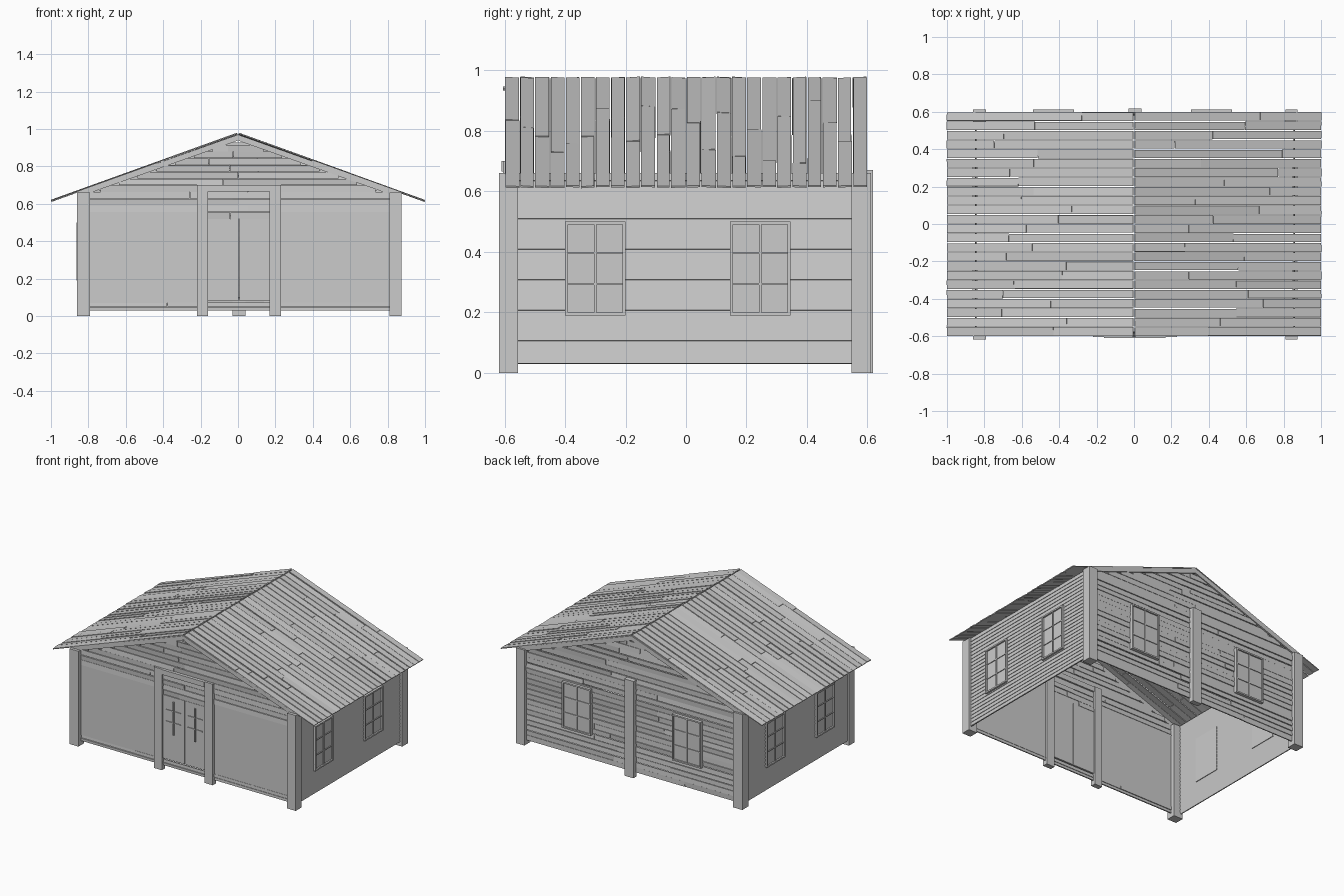
import bpy, bmesh, math, random
from mathutils import Matrix, Vector

random.seed(7)
if "Cube" in bpy.data.objects:
    bpy.data.objects.remove(bpy.data.objects["Cube"])

EAVE, RIDGE_Z, EAVE_Z = 1.0, 0.98, 0.62
SLOPE = RIDGE_Z - EAVE_Z
PITCH = math.atan2(SLOPE, EAVE)
LEFT_X, RIGHT_X = -0.845, 0.855
WALL_Y = 0.585
BASE, TOP = 0.03, 0.66


def box(bm, lo, hi, frame=Matrix(), turn=Matrix()):
    """Add a box between two corners, turned about its centre, in a frame."""
    lo, hi = Vector(lo), Vector(hi)
    m = frame @ Matrix.Translation((lo + hi) / 2) @ turn
    bmesh.ops.create_cube(bm, size=1, matrix=m @ Matrix.Diagonal((hi - lo).to_4d()))


def finish(bm, name):
    bmesh.ops.recalc_face_normals(bm, faces=bm.faces)
    mesh = bpy.data.meshes.new(name)
    bm.to_mesh(mesh)
    bm.free()
    obj = bpy.data.objects.new(name, mesh)
    bpy.context.collection.objects.link(obj)
    return obj


def single_box(name, lo, hi):
    bm = bmesh.new()
    box(bm, lo, hi)
    finish(bm, name)


def plank_row(bm, x0, x1, y, z0, z1):
    """One horizontal row of weathered planks with a random butt joint."""
    cut = x0 + (x1 - x0) * random.uniform(0.25, 0.75)
    for a, b in ((x0, cut - 0.001), (cut + 0.001, x1)):
        dy = random.uniform(-0.003, 0.003)
        turn = Matrix.Rotation(math.radians(random.uniform(-6, 6)), 4, 'X')
        box(bm, (a, y + dy - 0.004, z0), (b, y + dy + 0.004, z1), turn=turn)


def gable_rows(bm, y, start):
    """Plank rows from a height up to the peak, following the roof line."""
    step, z = 0.036, start
    while z + step < 0.95:
        half = (0.965 - z - step) / SLOPE
        plank_row(bm, max(-half, LEFT_X), min(half, RIGHT_X), y,
                  z, z + step - random.uniform(0.001, 0.005))
        z += step


# Roof of loose boards laid from ridge to eave
ROWS = 24
for name, side in (("roof_left", 1), ("roof_right", -1)):
    bm = bmesh.new()
    length = math.hypot(EAVE, SLOPE)
    turn_half = Matrix.Rotation(0 if side > 0 else math.pi, 4, 'Z')
    frame = (Matrix.Translation((0, 0, RIDGE_Z - 0.004)) @ turn_half
             @ Matrix.Rotation(PITCH, 4, 'Y'))
    pitch = 1.2 / ROWS
    for i in range(ROWS):
        y = -0.6 + i * pitch
        cut = length * random.uniform(0.2, 0.8)
        for a, b in ((0.004, cut), (cut + 0.002, length)):
            twist = Matrix.Rotation(math.radians(random.uniform(-5, 5)), 4, 'X')
            lift = random.uniform(-0.002, 0.001)
            box(bm, (a, y + random.uniform(0.001, 0.004), lift - 0.003),
                (b, y + pitch - random.uniform(0.001, 0.004), lift + 0.003),
                frame, twist)
    finish(bm, name)

# Sloping trim boards on both gables
for name, y in (("front_gable_trim", -0.592), ("back_gable_trim", 0.592)):
    bm = bmesh.new()
    for side in (-1, 1):
        outline = [(0, 0.97), (0.865, 0.662), (0.8, 0.655), (0, 0.938)]
        verts = [bm.verts.new((side * x, y - 0.006, z)) for x, z in outline]
        face = bm.faces.new(verts)
        ext = bmesh.ops.extrude_face_region(bm, geom=[face])
        moved = [g for g in ext["geom"] if isinstance(g, bmesh.types.BMVert)]
        bmesh.ops.translate(bm, verts=moved, vec=(0, 0.012, 0))
    finish(bm, name)

# Side walls of lapped siding
for name, x, side in (("left_siding", RIGHT_X, 1), ("right_siding", LEFT_X, -1)):
    bm = bmesh.new()
    count = 25
    step = (TOP - BASE) / count
    for i in range(count):
        z = BASE + i * step
        box(bm, (x - 0.004, -WALL_Y, z), (x + 0.004, WALL_Y, z + step + 0.001),
            turn=Matrix.Rotation(-side * 0.12, 4, 'Y'))
    finish(bm, name)

# Back wall, planked from base to peak
bm = bmesh.new()
gable_rows(bm, WALL_Y, BASE)
finish(bm, "back_wall")

# Front wall: planks below and above the large flat panels
bm = bmesh.new()
plank_row(bm, LEFT_X, RIGHT_X, -WALL_Y, BASE, 0.048)
plank_row(bm, LEFT_X, RIGHT_X, -WALL_Y, 0.051, 0.072)
plank_row(bm, -0.2, 0.2, -WALL_Y, 0.52, 0.553)
gable_rows(bm, -WALL_Y, 0.556)
finish(bm, "front_wall")
single_box("front_panel_right", (-0.81, -0.587, 0.07), (-0.2, -0.581, 0.56))
single_box("front_panel_left", (0.2, -0.587, 0.07), (0.83, -0.581, 0.56))

# Corner posts, door posts, lintel and back centre post
for xn, x0, x1 in (("right", -0.86, -0.79), ("left", 0.81, 0.875)):
    single_box("front_post_" + xn, (x0, -0.618, 0), (x1, -0.555, TOP))
    single_box("back_post_" + xn, (x0, 0.547, 0), (x1, 0.612, TOP))
single_box("door_post_right", (-0.22, -0.605, 0), (-0.16, -0.57, 0.7))
single_box("door_post_left", (0.168, -0.605, 0), (0.23, -0.57, 0.7))
single_box("door_lintel", (-0.16, -0.61, 0.665), (0.168, -0.575, 0.7))
single_box("back_centre_post", (-0.03, 0.582, 0), (0.04, 0.618, 0.67))

# Double door with crossed bars
for name, x0, x1 in (("door_right", -0.16, 0.003), ("door_left", 0.007, 0.168)):
    mid = (x0 + x1) / 2
    bm = bmesh.new()
    box(bm, (x0, -0.592, 0.08), (x1, -0.58, 0.52))
    box(bm, (mid - 0.005, -0.6, 0.26), (mid + 0.005, -0.59, 0.49))
    for z in (0.34, 0.42):
        box(bm, (mid - 0.055, -0.597, z), (mid + 0.055, -0.59, z + 0.006))
    finish(bm, name)

# Small peg at the front peak
bm = bmesh.new()
bmesh.ops.create_cone(bm, cap_ends=True, segments=8, radius1=0.007, radius2=0.007,
                      depth=0.01, matrix=Matrix.Translation((0, -0.6, 0.94))
                      @ Matrix.Rotation(math.pi / 2, 4, 'X'))
finish(bm, "peak_peg")


def window(name, place, angle, width=0.2, height=0.31):
    """Six-pane window facing local -y, placed by its bottom centre."""
    frame = Matrix.Translation(place) @ Matrix.Rotation(angle, 4, 'Z')
    bm = bmesh.new()
    w, t = width / 2, 0.01
    box(bm, (-w, -0.008, 0), (w, 0.008, height), frame)
    for x in (-w, w - t):
        box(bm, (x, -0.018, 0), (x + t, 0, height), frame)
    for z in (0, height - t):
        box(bm, (-w + t, -0.018, z), (w - t, 0, z + t), frame)
    box(bm, (-0.004, -0.014, t), (0.004, 0, height - t), frame)
    for k in (1, 2):
        z = height * k / 3
        box(bm, (-w + t, -0.013, z - 0.003), (w - t, 0, z + 0.003), frame)
    finish(bm, name)


# Windows on both sides and the back
for yn, y in (("front", -0.3), ("back", 0.245)):
    window("left_window_" + yn, (RIGHT_X, y, 0.19), math.pi / 2)
    window("right_window_" + yn, (LEFT_X, y, 0.19), -math.pi / 2)
for xn, x in (("right", -0.43), ("left", 0.415)):
    window("back_window_" + xn, (x, 0.593, 0.2), math.pi, 0.22, 0.32)
